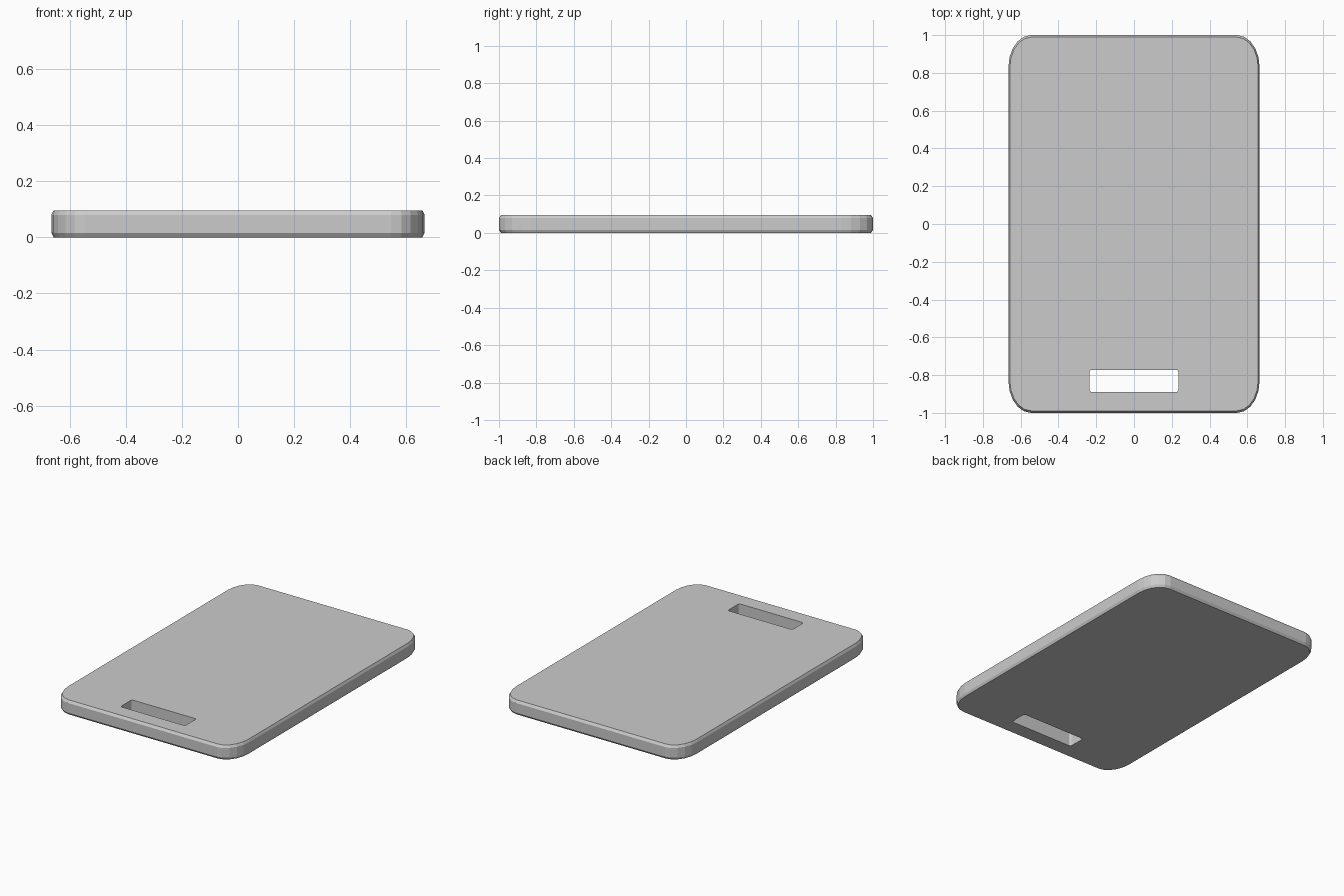
import bpy, bmesh
from math import cos, sin, pi

if "Cube" in bpy.data.objects:
    bpy.data.objects.remove(bpy.data.objects["Cube"])


def outline(hx, hy, rx, ry, n):
    """Rectangle outline with elliptical corners, counter-clockwise."""
    pts = []
    for q, (sx, sy) in enumerate([(1, 1), (-1, 1), (-1, -1), (1, -1)]):
        for i in range(n + 1):
            a = (q + i / n) * pi / 2
            pts.append((sx * (hx - rx) + rx * cos(a), sy * (hy - ry) + ry * sin(a)))
    return pts


def loft(name, rings, cy=0.0):
    """Closed solid through a stack of (outline, z) rings."""
    bm = bmesh.new()
    loops = [[bm.verts.new((x, y + cy, z)) for x, y in pts] for pts, z in rings]
    for a, b in zip(loops, loops[1:]):
        for i in range(len(a)):
            j = (i + 1) % len(a)
            bm.faces.new((a[i], a[j], b[j], b[i]))
    bm.faces.new(loops[0][::-1])
    bm.faces.new(loops[-1])
    mesh = bpy.data.meshes.new(name)
    bm.to_mesh(mesh)
    bm.free()
    ob = bpy.data.objects.new(name, mesh)
    bpy.context.collection.objects.link(ob)
    return ob


# Board slab with chamfered rims
HX, HY, H = 0.665, 1.0, 0.096
IX, IY, C = 0.008, 0.011, 0.016
outer = outline(HX, HY, 0.12, 0.17, 5)
inner = outline(HX - IX, HY - IY, 0.112, 0.159, 5)
board = loft("cutting_board", [(inner, 0), (outer, C), (outer, H - C), (inner, H)])

# Handle slot cut through the front end
slot = outline(0.236, 0.059, 0.012, 0.017, 3)
cutter = loft("slot_cutter", [(slot, -0.1), (slot, 0.2)], cy=-0.831)
cutter.hide_render = True
cutter.hide_set(True)
cut = board.modifiers.new("handle_slot", 'BOOLEAN')
cut.operation = 'DIFFERENCE'
cut.solver = 'EXACT'
cut.object = cutter
